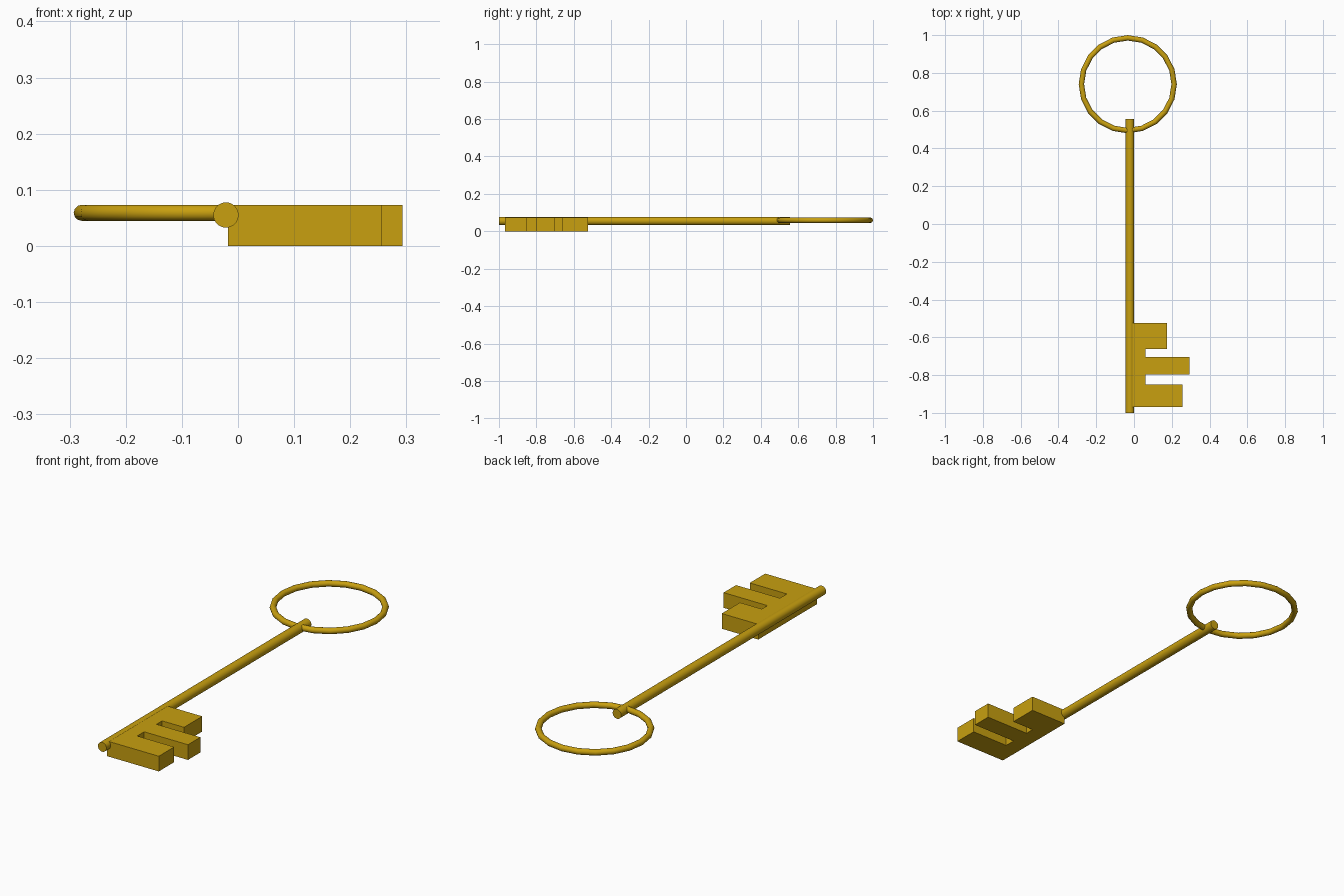
import bpy, bmesh, math

if "Cube" in bpy.data.objects:
    bpy.data.objects.remove(bpy.data.objects["Cube"])

gold = bpy.data.materials.new("gold")
gold.diffuse_color = (0.58, 0.35, 0.005, 1)
gold.use_nodes = True
gold.node_tree.nodes["Principled BSDF"].inputs["Base Color"].default_value = gold.diffuse_color


def finish(obj, name, smooth=False):
    obj.name = name
    obj.data.materials.append(gold)
    if smooth:
        bpy.ops.object.select_all(action='DESELECT')
        obj.select_set(True)
        bpy.context.view_layer.objects.active = obj
        bpy.ops.object.shade_smooth_by_angle(angle=math.radians(35))


# Round shaft along y
y0, y1 = -1.0, 0.555
bpy.ops.mesh.primitive_cylinder_add(vertices=32, radius=0.0225, depth=y1 - y0,
                                    location=(-0.0215, (y0 + y1) / 2, 0.055),
                                    rotation=(math.pi / 2, 0, 0))
finish(bpy.context.object, "shaft", True)

# Faceted ring handle
bpy.ops.mesh.primitive_torus_add(major_segments=20, minor_segments=12,
                                 major_radius=0.2455, minor_radius=0.0143,
                                 location=(-0.033, 0.74, 0.059))
finish(bpy.context.object, "ring_handle", True)

# Toothed bit: flat outline extruded upwards
left, notch = -0.018, 0.06
teeth = [(-0.968, -0.851, 0.257), (-0.798, -0.704, 0.293), (-0.661, -0.523, 0.176)]
outline = [(left, teeth[0][0])]
for i, (a, b, tip) in enumerate(teeth):
    if i > 0:
        outline.append((notch, a))
    outline += [(tip, a), (tip, b)]
    if i < len(teeth) - 1:
        outline.append((notch, b))
outline.append((left, teeth[-1][1]))

bm = bmesh.new()
face = bm.faces.new([bm.verts.new((x, y, 0)) for x, y in outline])
ext = bmesh.ops.extrude_face_region(bm, geom=[face], use_keep_orig=True)
for v in ext["geom"]:
    if isinstance(v, bmesh.types.BMVert):
        v.co.z = 0.073
bmesh.ops.recalc_face_normals(bm, faces=bm.faces)
mesh = bpy.data.meshes.new("key_bit")
bm.to_mesh(mesh)
bm.free()
bit = bpy.data.objects.new("key_bit", mesh)
bpy.context.collection.objects.link(bit)
finish(bit, "key_bit")
